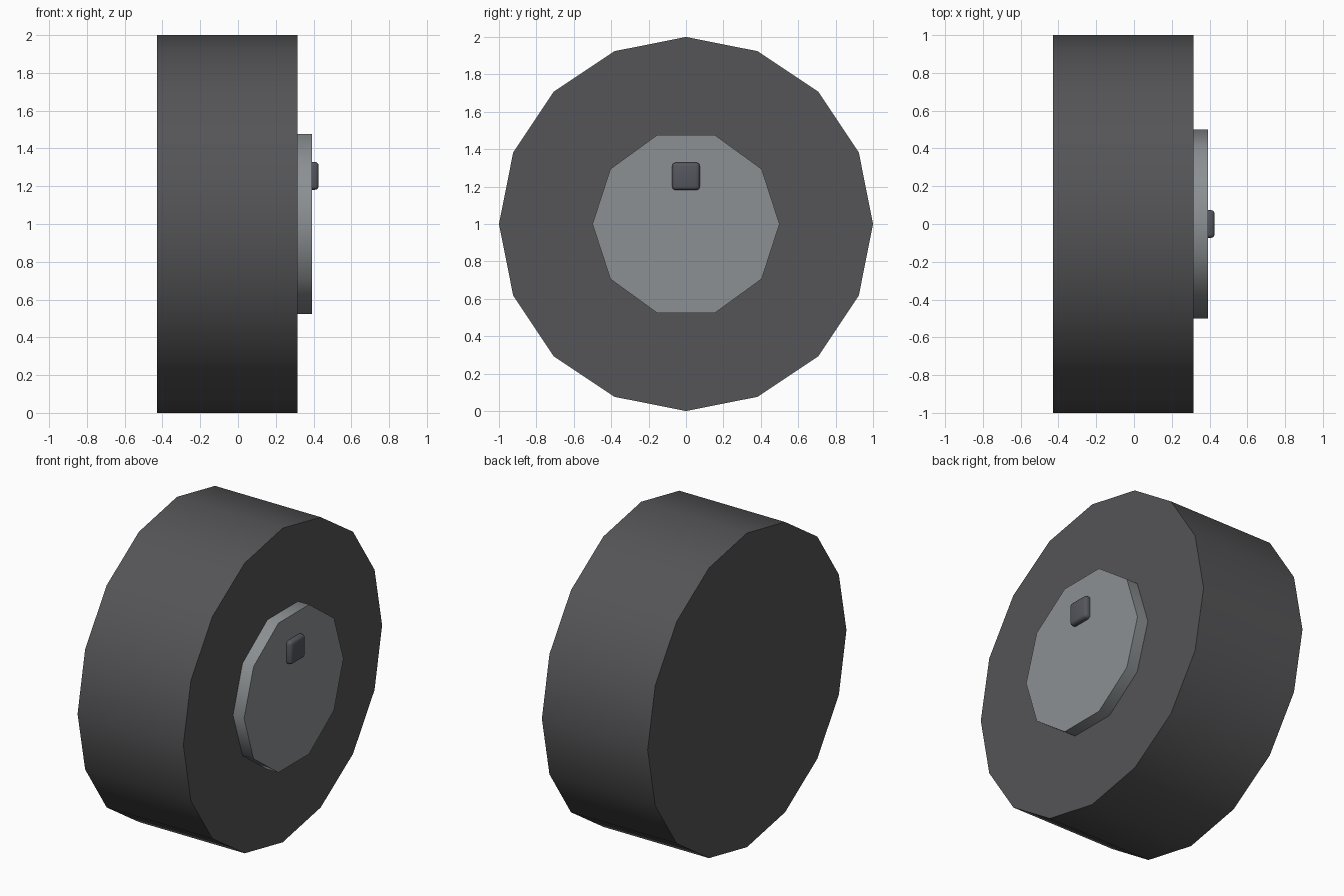
import bpy
from math import radians, pi

if "Cube" in bpy.data.objects:
    bpy.data.objects.remove(bpy.data.objects["Cube"])


def paint(obj, name, color):
    mat = bpy.data.materials.new(name)
    mat.diffuse_color = (*color, 1)
    mat.use_nodes = True
    mat.node_tree.nodes["Principled BSDF"].inputs["Base Color"].default_value = mat.diffuse_color
    obj.data.materials.append(mat)


def smooth(obj, angle):
    bpy.ops.object.select_all(action='DESELECT')
    obj.select_set(True)
    bpy.context.view_layer.objects.active = obj
    bpy.ops.object.shade_smooth_by_angle(angle=radians(angle))


def disc(name, sides, radius, x0, x1):
    """Solid disc lying along the x axle, a corner pointing to +y."""
    bpy.ops.mesh.primitive_cylinder_add(
        vertices=sides, radius=radius, depth=x1 - x0,
        location=((x0 + x1) / 2, 0, 1), rotation=(0, pi / 2, 0))
    obj = bpy.context.object
    obj.name = name
    bpy.ops.object.transform_apply(location=False, rotation=True, scale=True)
    smooth(obj, 40)
    return obj


# Tyre: 16-sided solid drum
tyre = disc("tyre", 16, 1.0, -0.43, 0.315)
paint(tyre, "rubber", (0.09, 0.09, 0.095))

# Hub plate: 10-sided, raised from the outer face
hub = disc("hub_plate", 10, 0.5, 0.305, 0.393)
paint(hub, "metal", (0.26, 0.28, 0.29))

# Stud: small rounded block sunk into the hub plate
bpy.ops.mesh.primitive_cube_add(size=1, location=(0.392, 0, 1.255))
stud = bpy.context.object
stud.name = "hub_stud"
stud.scale = (0.07, 0.148, 0.148)
bpy.ops.object.transform_apply(location=False, rotation=False, scale=True)
bevel = stud.modifiers.new("rounded_edges", 'BEVEL')
bevel.width = 0.02
bevel.segments = 3
bpy.ops.object.modifier_apply(modifier=bevel.name)
smooth(stud, 40)
paint(stud, "dark_metal", (0.09, 0.095, 0.11))
